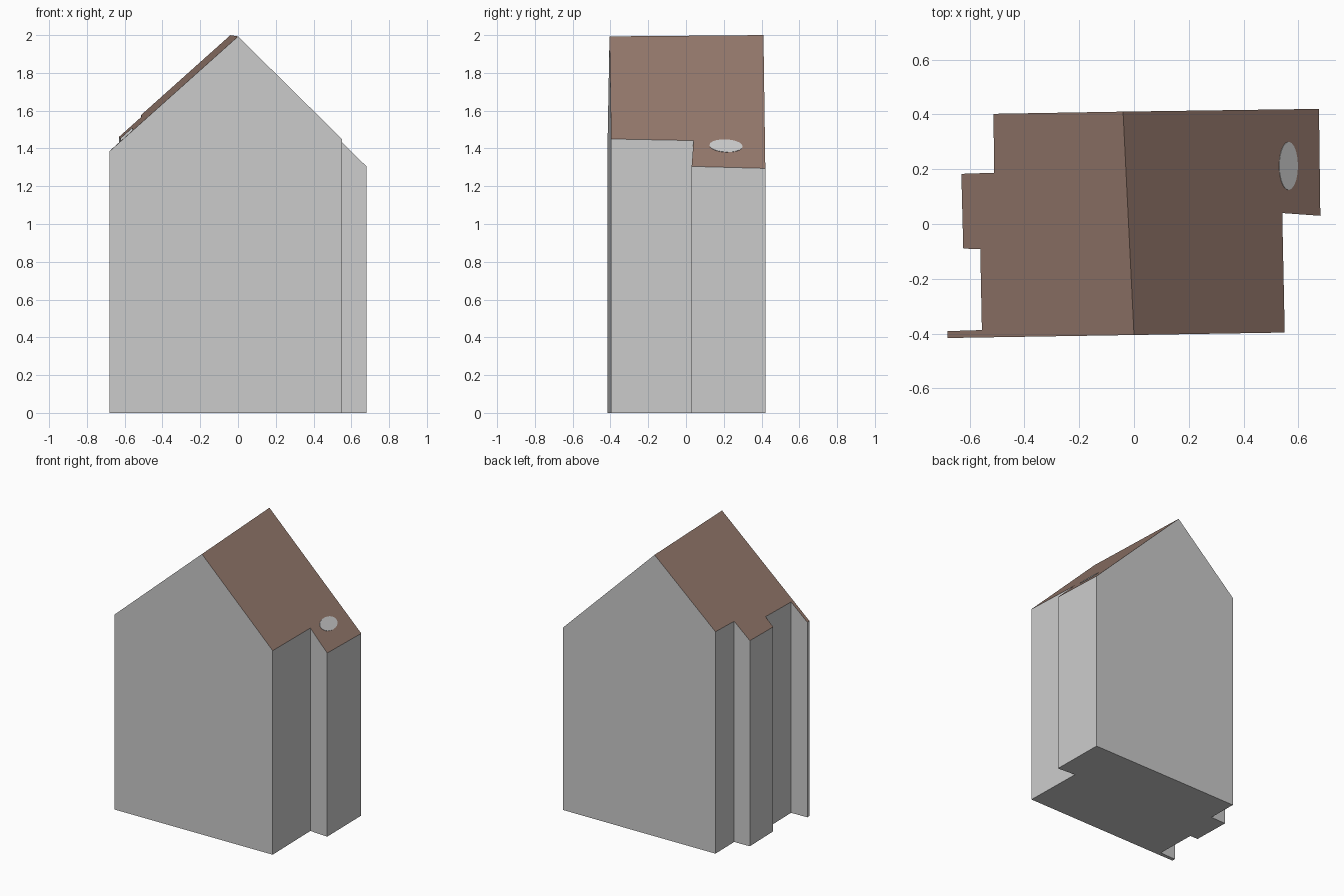
import bpy
import bmesh
import math
from mathutils import Vector

if "Cube" in bpy.data.objects:
    bpy.data.objects.remove(bpy.data.objects["Cube"])


def material(name, rgb):
    m = bpy.data.materials.new(name)
    m.diffuse_color = (*rgb, 1)
    m.use_nodes = True
    m.node_tree.nodes["Principled BSDF"].inputs["Base Color"].default_value = m.diffuse_color
    return m


wall_mat = material("pale grey wall", (0.60, 0.60, 0.60))
roof_mat = material("brown roof", (0.30, 0.19, 0.15))

# Ridge and the ground outline of each half, counter-clockwise
ridge_front = Vector((0, -0.405, 1.993))
ridge_back = Vector((-0.04, 0.41, 2.0))
right = [(0.55, -0.396), (0.541, 0.04), (0.68, 0.03), (0.675, 0.42)]
left = [(-0.513, 0.402), (-0.51, 0.187), (-0.63, 0.183), (-0.623, -0.09),
        (-0.561, -0.091), (-0.555, -0.387), (-0.68, -0.391), (-0.68, -0.416)]


def roof_plane(eave):
    n = (ridge_back - ridge_front).cross(Vector(eave) - ridge_front).normalized()
    return n if n.z > 0 else -n


right_n = roof_plane((0.68, 0.03, 1.305))
left_n = roof_plane((-0.68, -0.416, 1.385))


def on_plane(x, y, n):
    z = ridge_front.z - (n.x * (x - ridge_front.x) + n.y * (y - ridge_front.y)) / n.z
    return Vector((x, y, z))


def add_object(name, bm, mats):
    mesh = bpy.data.meshes.new(name)
    bm.to_mesh(mesh)
    bm.free()
    for m in mats:
        mesh.materials.append(m)
    ob = bpy.data.objects.new(name, mesh)
    bpy.context.collection.objects.link(ob)
    return ob


# House body: walls rise from the outline to two sloping roof faces
bm = bmesh.new()
tops = ([ridge_front] + [on_plane(x, y, right_n) for x, y in right]
        + [ridge_back] + [on_plane(x, y, left_n) for x, y in left])
top = [bm.verts.new(p) for p in tops]
base = [bm.verts.new((p.x, p.y, 0)) for p in tops]
count = len(top)
for i in range(count):
    j = (i + 1) % count
    bm.faces.new((base[i], base[j], top[j], top[i]))
bm.faces.new(base[::-1])
k = len(right) + 1
for loop in (top[:k + 1], top[k:] + top[:1]):
    bm.faces.new(loop).material_index = 1
add_object("house_body", bm, [wall_mat, roof_mat])

# Oval roof patch: thin plate lying on the right slope
bm = bmesh.new()
rim = []
for i in range(20):
    a = 2 * math.pi * i / 20
    rim.append(on_plane(0.563 + 0.034 * math.cos(a), 0.212 + 0.088 * math.sin(a), right_n))
low = [bm.verts.new(p - right_n * 0.002) for p in rim]
high = [bm.verts.new(p + right_n * 0.002) for p in rim]
bm.faces.new(high)
bm.faces.new(low[::-1])
for i in range(20):
    j = (i + 1) % 20
    bm.faces.new((low[i], low[j], high[j], high[i]))
add_object("roof_patch", bm, [wall_mat])
